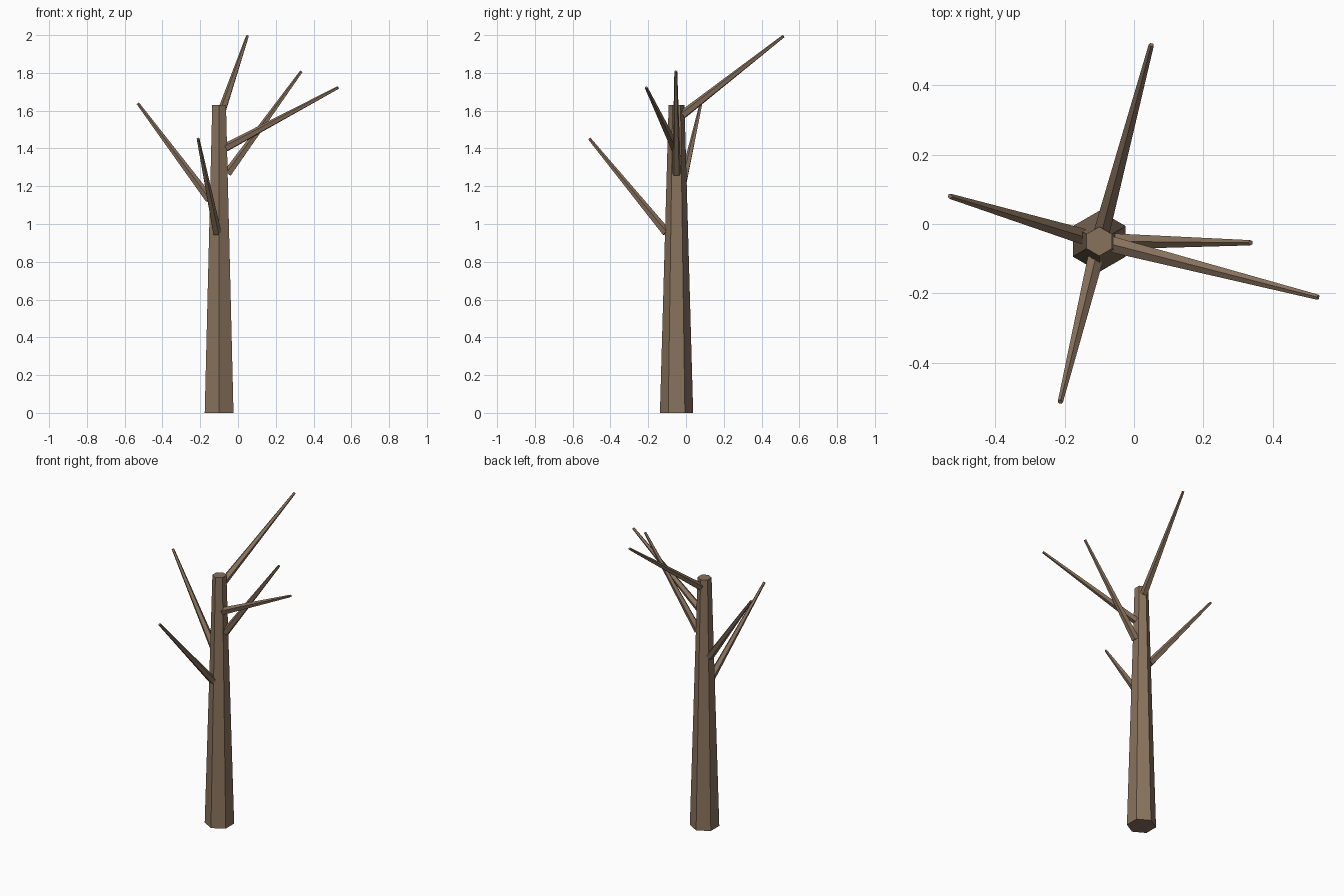
import bpy
from mathutils import Vector

if "Cube" in bpy.data.objects:
    bpy.data.objects.remove(bpy.data.objects["Cube"])

bark = bpy.data.materials.new("bark")
bark.diffuse_color = (0.25, 0.17, 0.11, 1)
bark.use_nodes = True
bark.node_tree.nodes["Principled BSDF"].inputs["Base Color"].default_value = bark.diffuse_color


def tapered(name, start, end, r1, r2, sides):
    """Flat-faced tapered cylinder running from start to end."""
    a, b = Vector(start), Vector(end)
    axis = b - a
    bpy.ops.mesh.primitive_cone_add(vertices=sides, radius1=r1, radius2=r2,
                                    depth=axis.length, location=(a + b) / 2)
    ob = bpy.context.object
    ob.rotation_mode = 'QUATERNION'
    if axis.xy.length > 1e-6:
        ob.rotation_quaternion = axis.to_track_quat('Z', 'Y')
    ob.name = name
    ob.data.materials.append(bark)
    return ob


# Trunk: six sides, corners along y
tapered("trunk", (-0.10, -0.05, 0), (-0.10, -0.05, 1.63), 0.088, 0.042, 6)

# Bare branches: start at the trunk surface, tip
branches = [
    ((-0.112, -0.104, 0.955), (-0.212, -0.512, 1.452)),
    ((-0.150, -0.035, 1.130), (-0.530, 0.080, 1.638)),
    ((-0.055, -0.050, 1.267), (0.336, -0.054, 1.808)),
    ((-0.063, -0.059, 1.405), (0.530, -0.211, 1.722)),
    ((-0.091, -0.015, 1.580), (0.050, 0.516, 1.994)),
]
for i, (start, tip) in enumerate(branches, 1):
    tapered(f"branch_{i}", start, tip, 0.024, 0.008, 5)
